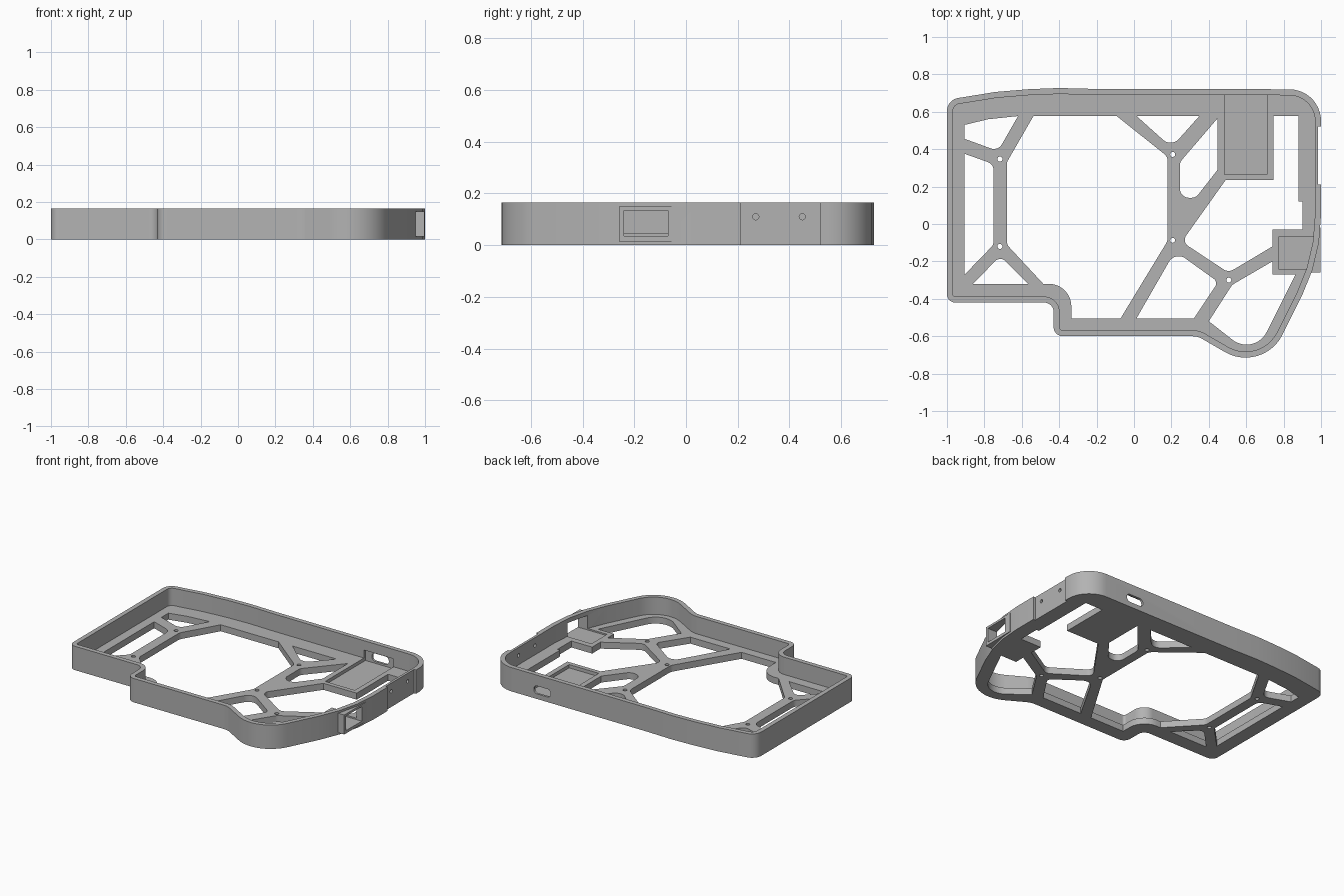
import bpy, bmesh, math
from mathutils import Vector

cube = bpy.data.objects.get("Cube")
if cube:
    bpy.data.objects.remove(cube, do_unlink=True)

HEIGHT, FLOOR, WALL = 0.165, 0.045, 0.032

grey = bpy.data.materials.new("mid_grey")
grey.use_nodes = True
colour = (0.45, 0.45, 0.45, 1)
grey.diffuse_color = colour
grey.node_tree.nodes["Principled BSDF"].inputs["Base Color"].default_value = colour


def fillet(corners):
    """Round each (x, y, radius) corner of a closed polygon."""
    loop = []
    for i, c in enumerate(corners):
        p = Vector(c[:2])
        r = c[2] if len(c) > 2 else 0
        a = (Vector(corners[i - 1][:2]) - p).normalized()
        b = (Vector(corners[(i + 1) % len(corners)][:2]) - p).normalized()
        half = a.angle(b) / 2
        if r <= 0 or half > 1.57:
            loop.append(p)
            continue
        centre = p + (a + b).normalized() * r / math.sin(half)
        start = p + a * r / math.tan(half) - centre
        end = p + b * r / math.tan(half) - centre
        sweep = start.angle_signed(end)
        steps = max(3, round(abs(sweep) / 0.14))
        for k in range(steps + 1):
            t = -sweep * k / steps
            loop.append(centre + Vector((start.x * math.cos(t) - start.y * math.sin(t),
                                         start.x * math.sin(t) + start.y * math.cos(t))))
    return loop


def inset(corners, d):
    """Move a counter-clockwise polygon inward, keeping its rounding concentric."""
    out = []
    for i, (x, y, r) in enumerate(corners):
        p = Vector((x, y))
        a = (p - Vector(corners[i - 1][:2])).normalized()
        b = (Vector(corners[(i + 1) % len(corners)][:2]) - p).normalized()
        na, nb = Vector((-a.y, a.x)), Vector((-b.y, b.x))
        q = p + (na + nb) * d / (1 + na.dot(nb))
        turn = a.x * b.y - a.y * b.x
        out.append((q.x, q.y, (r - d if turn > 0 else r + d) if r else 0))
    return out


def circle(x, y, r, n=16):
    return [Vector((x + r * math.cos(math.tau * k / n), y + r * math.sin(math.tau * k / n)))
            for k in range(n)]


def prism(name, loops, z0, z1):
    """Extrude a flat shape; loops after the first become holes."""
    curve = bpy.data.curves.new(name, "CURVE")
    curve.dimensions, curve.fill_mode, curve.extrude = "2D", "BOTH", (z1 - z0) / 2
    for loop in loops:
        s = curve.splines.new("POLY")
        s.points.add(len(loop) - 1)
        for pt, v in zip(s.points, loop):
            pt.co = (v.x, v.y, 0, 1)
        s.use_cyclic_u = True
    tmp = bpy.data.objects.new(name + "_curve", curve)
    bpy.context.collection.objects.link(tmp)
    mesh = bpy.data.meshes.new_from_object(
        tmp.evaluated_get(bpy.context.evaluated_depsgraph_get()))
    bpy.data.objects.remove(tmp, do_unlink=True)
    bm = bmesh.new()
    bm.from_mesh(mesh)
    bmesh.ops.remove_doubles(bm, verts=bm.verts, dist=1e-5)
    bmesh.ops.translate(bm, verts=bm.verts, vec=(0, 0, (z0 + z1) / 2))
    bmesh.ops.recalc_face_normals(bm, faces=bm.faces)
    bm.to_mesh(mesh)
    bm.free()
    mesh.materials.clear()
    mesh.materials.append(grey)
    obj = bpy.data.objects.new(name, mesh)
    bpy.context.collection.objects.link(obj)
    return obj


def box(name, x, y, z):
    return prism(name, [[Vector(p) for p in ((x[0], y[0]), (x[1], y[0]), (x[1], y[1]), (x[0], y[1]))]], *z)


def cut(obj, cutters):
    for c in cutters:
        m = obj.modifiers.new("cut", "BOOLEAN")
        m.operation, m.solver, m.object = "DIFFERENCE", "EXACT", c
    mesh = bpy.data.meshes.new_from_object(
        obj.evaluated_get(bpy.context.evaluated_depsgraph_get()))
    obj.modifiers.clear()
    obj.data = mesh


# Case outline, counter-clockwise corners with rounding radius
outline = [
    (1, 0.72, 0.17), (-0.2, 0.722, 0), (-0.4, 0.727, 0), (-0.56, 0.721, 0),
    (-0.74, 0.706, 0), (-1, 0.664, 0.07), (-1, -0.42, 0.045), (-0.43, -0.42, 0.05),
    (-0.43, -0.6, 0.05), (0.34, -0.6, 0.1), (0.689, -0.802, 0.22), (1, -0.18, 0.97),
]
inner = fillet(inset(outline, WALL))

# Openings between the floor ribs
openings = [
    [(-0.905, 0.53), (-0.78, 0.56), (-0.62, 0.577), (-0.727, 0.39, 0.05), (-0.905, 0.455)],
    [(-0.905, 0.375), (-0.75, 0.32, 0.05), (-0.75, -0.11, 0.05), (-0.905, -0.27)],
    [(-0.86, -0.32), (-0.565, -0.32), (-0.715, -0.17, 0.04)],
    [(-0.537, 0.578), (-0.094, 0.578), (0.18, 0.36, 0.05), (0.18, -0.09, 0.06),
     (-0.072, -0.505), (-0.335, -0.505), (-0.335, -0.32, 0.12), (-0.485, -0.32),
     (-0.68, -0.11, 0.05), (-0.68, 0.33, 0.05)],
    [(0.013, 0.578), (0.35, 0.578), (0.2, 0.41, 0.06)],
    [(0.447, 0.565), (0.447, 0.29), (0.33, 0.14, 0.05), (0.245, 0.14, 0.05), (0.245, 0.33, 0.05)],
    [(0.49, 0.235), (0.745, 0.235), (0.745, 0.578), (0.88, 0.578), (0.88, 0.12),
     (0.9, 0.12), (0.9, -0.03), (0.74, -0.03), (0.74, -0.12), (0.505, -0.26, 0.05),
     (0.255, -0.095, 0.04)],
    [(0.013, -0.505), (0.32, -0.505), (0.45, -0.31, 0.03), (0.22, -0.145, 0.06)],
    [(0.4, -0.52), (0.525, -0.325, 0.05), (0.74, -0.2), (0.74, -0.27), (0.863, -0.27),
     (0.643, -0.71, 0.12)],
]
screws = [(-0.717, 0.347), (-0.717, -0.12), (0.207, 0.372), (0.207, -0.087), (0.507, -0.3)]

floor = prism("floor_frame", [inner] + [fillet(o) for o in openings]
              + [circle(x, y, 0.0135) for x, y in screws], 0, FLOOR)
wall = prism("outer_wall", [fillet(outline), inner], 0, HEIGHT)
boss = prism("port_surround", [[Vector(p) for p in (
    (0.94, -0.26), (0.996, -0.26), (0.998, -0.02), (0.975, -0.02))]], 0.015, 0.15)

# Cutters: board trays, side port, back slot, side plate recess and its screw holes
tray = box("tray_cutter", (0.483, 0.71), (0.265, 0.705), (0.022, 0.1))
port = box("port_cutter", (0.773, 1.1), (-0.24, -0.07), (0.035, 0.135))
recess = box("recess_cutter", (0.985, 1.1), (0.21, 0.52), (-0.1, 0.3))
slot_shape = fillet([(0.532, 0.035, 0.025), (0.662, 0.035, 0.025),
                     (0.662, 0.09, 0.025), (0.532, 0.09, 0.025)])
slot = prism("slot_cutter", [slot_shape], -0.8, -0.65)
slot.rotation_euler.x = math.pi / 2
holes = []
for y in (0.27, 0.45):
    h = prism("side_hole_cutter", [circle(-0.11, y, 0.012)], 0.93, 1.1)
    h.rotation_euler.y = math.pi / 2
    h.scale = (1, 1, 1)
    holes.append(h)
bpy.context.view_layer.update()

cut(floor, [tray, port])
cut(wall, [tray, port, recess, slot] + holes)
cut(boss, [port])
for c in [tray, port, recess, slot] + holes:
    bpy.data.objects.remove(c, do_unlink=True)

# Smooth the rounded walls, keep edges crisp
for obj in (floor, wall, boss):
    bpy.ops.object.select_all(action="DESELECT")
    obj.select_set(True)
    bpy.context.view_layer.objects.active = obj
    bpy.ops.object.shade_smooth_by_angle(angle=math.radians(30))
